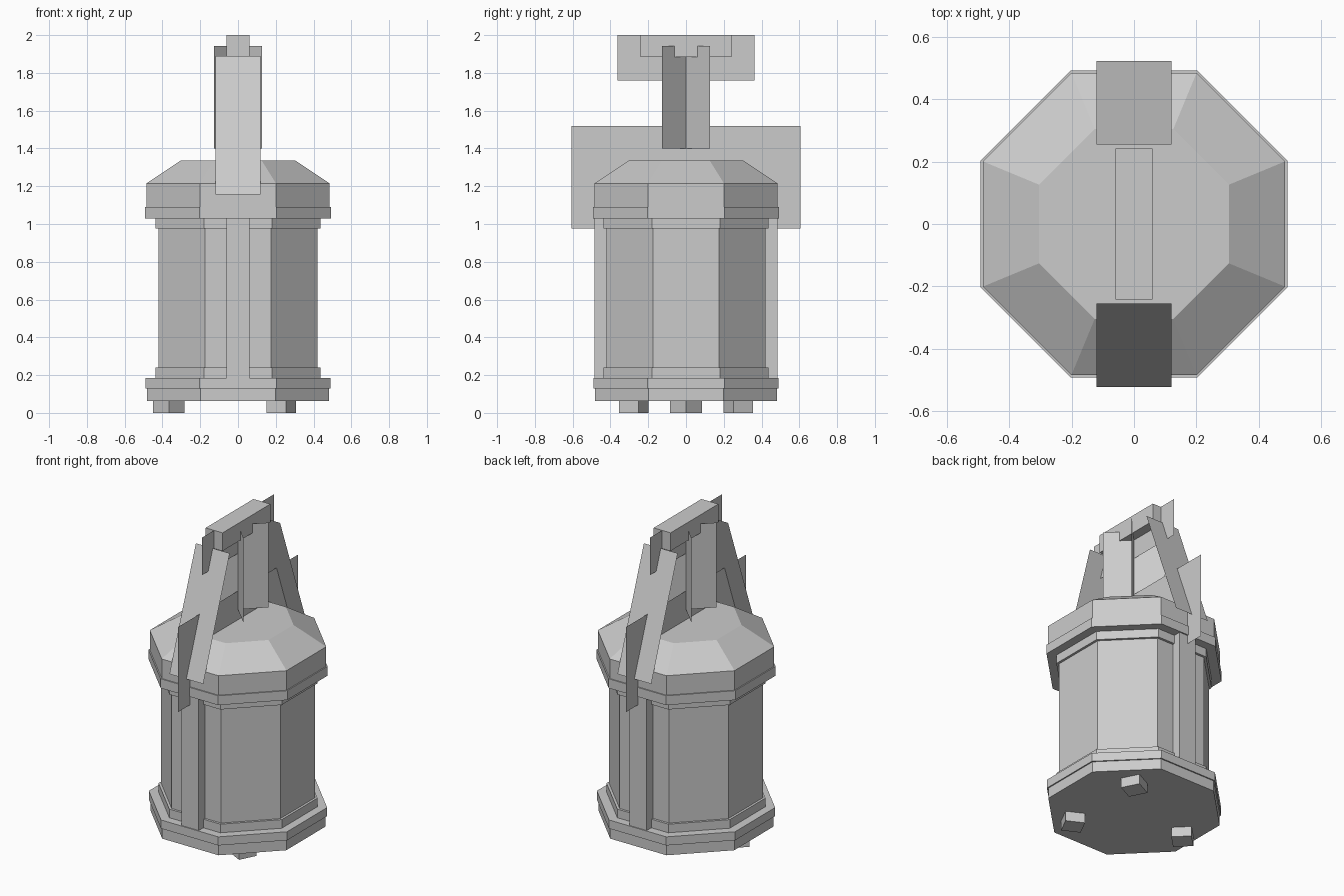
import bpy, bmesh
from math import cos, sin, pi, radians
from mathutils import Vector

if "Cube" in bpy.data.objects:
    bpy.data.objects.remove(bpy.data.objects["Cube"])


def finish(name, bm, recalc=True):
    if recalc:
        bmesh.ops.recalc_face_normals(bm, faces=bm.faces)
    me = bpy.data.meshes.new(name)
    bm.to_mesh(me)
    bm.free()
    ob = bpy.data.objects.new(name, me)
    bpy.context.collection.objects.link(ob)
    return ob


def octagon(name, profile):
    """Closed eight-sided solid from (apothem, z) pairs, flats facing the axes."""
    bm = bmesh.new()
    rings = []
    for a, z in profile:
        r = a / cos(pi / 8)
        rings.append([bm.verts.new((r * cos(pi / 8 + i * pi / 4),
                                    r * sin(pi / 8 + i * pi / 4), z)) for i in range(8)])
    for lo, hi in zip(rings, rings[1:]):
        for i in range(8):
            j = (i + 1) % 8
            bm.faces.new((lo[i], lo[j], hi[j], hi[i]))
    bm.faces.new(rings[0])
    bm.faces.new(rings[-1])
    return finish(name, bm)


def box(name, centre, size, turn=0):
    bm = bmesh.new()
    bmesh.ops.create_cube(bm, size=1)
    for v in bm.verts:
        v.co = Vector(v.co) * Vector(size)
    ob = finish(name, bm)
    ob.location = centre
    ob.rotation_euler.z = radians(turn)
    return ob


def sheet(name, corners):
    bm = bmesh.new()
    bm.faces.new([bm.verts.new(c) for c in corners])
    return finish(name, bm, recalc=False)


# Base, main body and sloped lid, each with its stepped rims
octagon("base", [(0.482, 0.063), (0.482, 0.13), (0.49, 0.13), (0.49, 0.185),
                 (0.437, 0.185), (0.437, 0.24), (0.422, 0.24)])
octagon("body", [(0.422, 0.20), (0.422, 1.01)])
octagon("lid", [(0.422, 0.975), (0.437, 0.975), (0.437, 1.03), (0.492, 1.03),
                (0.492, 1.09), (0.485, 1.09), (0.485, 1.215), (0.305, 1.335)])

# Three small feet, each a turned block
box("foot_left", (-0.366, 0, 0.032), (0.118, 0.118, 0.064), 45)
box("foot_front", (0.23, -0.276, 0.032), (0.116, 0.116, 0.064), -27)
box("foot_back", (0.23, 0.276, 0.032), (0.116, 0.116, 0.064), 27)

# Front and back: upright bar on the body, leaning handle plate above
for side, s in (("front", -1), ("back", 1)):
    box(side + "_bar", (0, s * 0.452, 0.608), (0.12, 0.064, 0.846))
    w = -s * 0.12
    sheet(side + "_handle_plate", [(-w, s * 0.523, 1.155), (w, s * 0.523, 1.155),
                                   (w, s * 0.255, 1.89), (-w, s * 0.255, 1.89)])

# Thin upright sheets along the middle plane
for name, y, z0, z1 in (("lower_handle_sheet", 0.605, 0.975, 1.52),
                        ("upper_handle_sheet", 0.362, 1.76, 2.0)):
    sheet(name, [(0, -y, z0), (0, y, z0), (0, y, z1), (0, -y, z1)])

# Grip on top
box("grip", (0, 0, 1.942), (0.12, 0.484, 0.116))

# Two crossed sheets hanging below the grip
d = 0.128
for name, s in (("hanger_sheet_a", 1), ("hanger_sheet_b", -1)):
    sheet(name, [(-d, -s * d, 1.4), (d, s * d, 1.4), (d, s * d, 1.943), (-d, -s * d, 1.943)])
